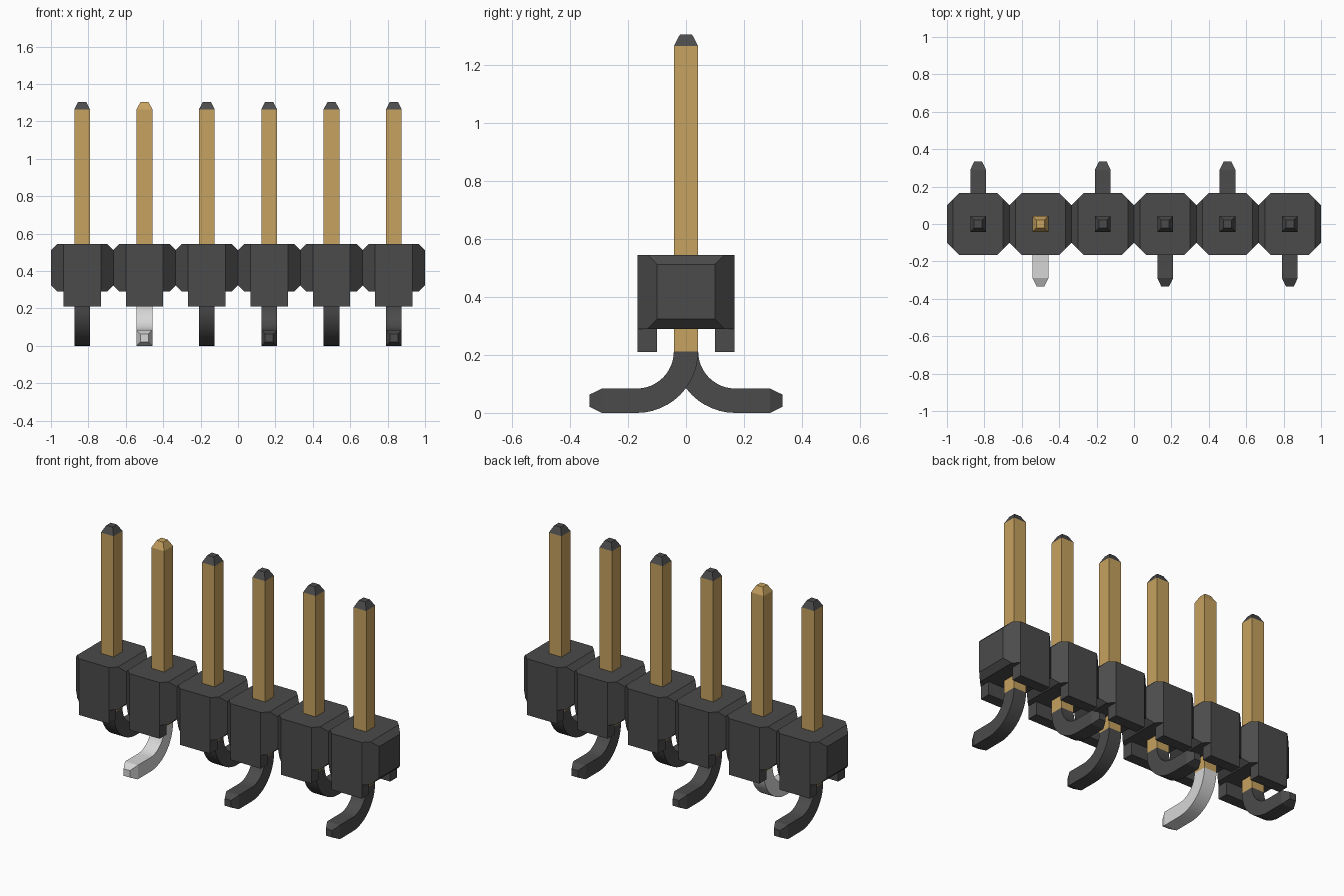
import bpy
import bmesh
from math import sin, cos, pi, radians
from mathutils import Vector

if "Cube" in bpy.data.objects:
    bpy.data.objects.remove(bpy.data.objects["Cube"])


def material(name, colour):
    m = bpy.data.materials.new(name)
    m.use_nodes = True
    m.diffuse_color = (*colour, 1)
    m.node_tree.nodes["Principled BSDF"].inputs["Base Color"].default_value = (*colour, 1)
    return m


DARK = material("dark grey plastic", (0.07, 0.07, 0.07))
GOLD = material("gold metal", (0.57, 0.36, 0.115))
SILVER = material("light grey metal", (0.68, 0.68, 0.68))

PITCH = 1 / 3
HALF = PITCH / 2      # half width of one housing block
FLAT = 0.1            # half width of the uncut block sides
WIRE = 0.042          # half thickness of a pin
SHOULDER = 0.212      # height where the pin starts to bend


def finish(bm, name, mats, x):
    bmesh.ops.recalc_face_normals(bm, faces=bm.faces)
    mesh = bpy.data.meshes.new(name)
    bm.to_mesh(mesh)
    bm.free()
    for m in mats:
        mesh.materials.append(m)
    ob = bpy.data.objects.new(name, mesh)
    ob.location.x = x
    bpy.context.collection.objects.link(ob)
    return ob


def hull(bm, points):
    verts = [bm.verts.new(p) for p in points]
    bmesh.ops.convex_hull(bm, input=verts)


def mirrored(x, y, z):
    return [(sx * x, sy * y, z) for sx in (-1, 1) for sy in (-1, 1)]


def loft(bm, rings):
    """Skin square rings of points and cap both ends."""
    loops = [[bm.verts.new(p) for p in ring] for ring in rings]
    for a, b in zip(loops, loops[1:]):
        for i in range(4):
            j = (i + 1) % 4
            bm.faces.new((a[i], a[j], b[j], b[i]))
    bm.faces.new(loops[0])
    bm.faces.new(loops[-1])


def square(centre, across, half):
    c, a, s = Vector(centre), Vector(across), Vector((1, 0, 0))
    return [c + half * (i * s + j * a) for i, j in ((-1, -1), (1, -1), (1, 1), (-1, 1))]


def housing(x):
    # Octagonal block with bevelled upper and lower side edges
    bm = bmesh.new()
    low, high, bevel = 0.29, 0.545, 0.033
    points = []
    for z, inset in ((low, bevel), (low + bevel, 0), (high - bevel, 0), (high, bevel)):
        points += mirrored(HALF - inset, FLAT + inset, z)
        points += mirrored(FLAT, HALF, z)
    hull(bm, points)
    bmesh.ops.dissolve_limit(bm, angle_limit=radians(1), verts=bm.verts, edges=bm.edges)
    finish(bm, "housing_block", [DARK], x)
    # Standoff feet at front and back
    for side, label in ((-1, "front"), (1, "back")):
        bm = bmesh.new()
        hull(bm, [(sx * FLAT, side * y, z) for sx in (-1, 1)
                  for y in (FLAT, HALF) for z in (0.21, low + 0.01)])
        bmesh.ops.dissolve_limit(bm, angle_limit=radians(1), verts=bm.verts, edges=bm.edges)
        finish(bm, label + "_standoff", [DARK], x)


def pin(x, tip):
    # Straight square pin with a tapered tip
    bm = bmesh.new()
    neck = 1.265
    loft(bm, [square((0, 0, z), (0, 1, 0), h)
              for z, h in ((SHOULDER, WIRE), (neck, WIRE), (1.305, WIRE / 2))])
    for f in bm.faces:
        f.material_index = int(f.calc_center_median().z > neck)
    finish(bm, "upright_pin", [GOLD, tip], x)


def lead(x, side, mat):
    # Curved solder lead: quarter bend, flat run, tapered end
    bm = bmesh.new()
    radius, steps = SHOULDER - WIRE, 12
    rings = []
    for i in range(steps + 1):
        a = pi / 2 * i / steps
        rings.append(square((0, side * radius * (1 - cos(a)), SHOULDER - radius * sin(a)),
                            (0, side * cos(a), sin(a)), WIRE))
    for y, h in ((0.29, WIRE), (0.333, WIRE / 2)):
        rings.append(square((0, side * y, WIRE), (0, 0, 1), h))
    loft(bm, rings)
    ob = finish(bm, "solder_lead", [mat], x)
    bpy.ops.object.select_all(action="DESELECT")
    ob.select_set(True)
    bpy.context.view_layer.objects.active = ob
    bpy.ops.object.shade_smooth_by_angle(angle=radians(20))


# Six positions with leads alternating back and front; the second is bare metal
for n in range(6):
    px = (n - 2.5) * PITCH
    bare = n == 1
    housing(px)
    pin(px, GOLD if bare else DARK)
    lead(px, -1 if n % 2 else 1, SILVER if bare else DARK)
